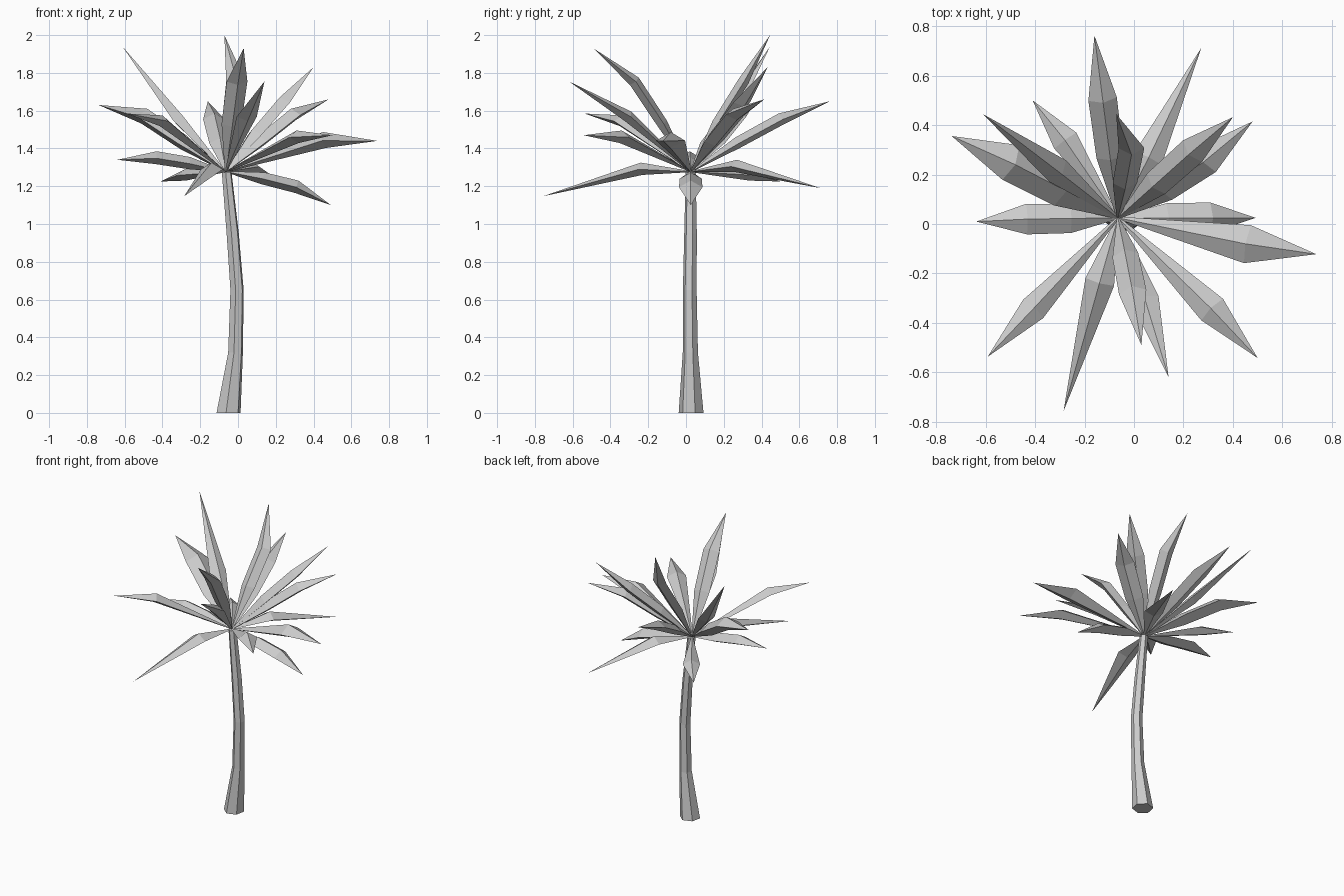
import bpy, bmesh, math
from mathutils import Vector

if "Cube" in bpy.data.objects:
    bpy.data.objects.remove(bpy.data.objects["Cube"])


def finish(bm, name):
    mesh = bpy.data.meshes.new(name)
    bm.to_mesh(mesh)
    bm.free()
    obj = bpy.data.objects.new(name, mesh)
    bpy.context.collection.objects.link(obj)
    return obj


# Trunk: six-sided tapering tube along a gently bent path (x, y, z, radius)
path = [(-0.05, 0.027, 0, 0.067), (-0.013, 0.023, 0.32, 0.041),
        (-0.005, 0.02, 0.65, 0.037), (-0.028, 0.024, 0.95, 0.034),
        (-0.06, 0.025, 1.275, 0.027)]
SIDES = 6
bm = bmesh.new()
rings = []
for x, y, z, r in path:
    angles = [math.pi / 2 - 0.2 + 2 * math.pi * i / SIDES for i in range(SIDES)]
    rings.append([bm.verts.new((x + r * math.cos(a), y + r * math.sin(a), z)) for a in angles])
for lo, hi in zip(rings, rings[1:]):
    for i in range(SIDES):
        j = (i + 1) % SIDES
        bm.faces.new((lo[i], lo[j], hi[j], hi[i]))
bm.faces.new(rings[0][::-1])
bm.faces.new(rings[-1])
finish(bm, "trunk")

# Fronds: solid diamond-section blades from the crown, over a ridge bend, to a tip
CROWN = Vector((-0.065, 0.025, 1.28))


def frond(name, bend, tip, width, double):
    bend, tip = Vector(bend), Vector(tip)
    side = (tip - CROWN).cross(Vector((0, 0, 1))).normalized()
    up = side.cross(tip - CROWN).normalized()
    sections = [(bend, width)]
    if double:
        mid = CROWN.lerp(bend, 0.52) + up * 0.02
        sections.insert(0, (mid, width * 0.95))
    bm = bmesh.new()
    rows = []
    for p, w in [(CROWN, 0.005)] + sections:
        drop = up * w * 0.6
        # left edge, ridge, right edge, keel
        rows.append([bm.verts.new(q) for q in
                     (p - side * w - drop, p, p + side * w - drop, p - up * w * 1.1)])
    end = bm.verts.new(tip)
    bm.faces.new(rows[0])
    for i in range(4):
        j = (i + 1) % 4
        for a, b in zip(rows, rows[1:]):
            bm.faces.new((a[i], a[j], b[j], b[i]))
        bm.faces.new((rows[-1][i], rows[-1][j], end))
    bmesh.ops.recalc_face_normals(bm, faces=bm.faces)
    finish(bm, name)


# bend point, tip, half width, two-section blade
fronds = [
    ((-0.125, 0.49, 1.585), (-0.16, 0.762, 1.65), 0.058, True),
    ((0.06, 0.27, 1.34), (0.272, 0.712, 1.19), 0.06, False),
    ((0.22, 0.28, 1.67), (0.40, 0.432, 1.83), 0.058, True),
    ((0.28, 0.25, 1.61), (0.48, 0.415, 1.66), 0.062, True),
    ((0.32, 0.025, 1.23), (0.492, 0.025, 1.10), 0.062, True),
    ((0.45, -0.08, 1.487), (0.737, -0.122, 1.44), 0.078, False),
    ((0.31, -0.34, 1.495), (0.50, -0.542, 1.47), 0.062, False),
    ((0.04, -0.29, 1.595), (0.14, -0.62, 1.755), 0.056, False),
    ((-0.01, -0.25, 1.775), (0.03, -0.49, 1.93), 0.056, True),
    ((-0.14, -0.24, 1.325), (-0.285, -0.757, 1.147), 0.06, False),
    ((-0.40, -0.335, 1.575), (-0.592, -0.537, 1.585), 0.055, False),
    ((-0.43, 0.02, 1.385), (-0.638, 0.01, 1.34), 0.062, True),
    ((-0.48, 0.24, 1.61), (-0.738, 0.356, 1.63), 0.078, True),
    ((-0.29, 0.20, 1.57), (-0.612, 0.445, 1.94), 0.055, False),
    ((-0.28, 0.34, 1.29), (-0.41, 0.50, 1.225), 0.055, False),
    ((-0.01, 0.28, 1.77), (-0.072, 0.445, 2.0), 0.052, True),
]
for n, args in enumerate(fronds, 1):
    frond("frond_%02d" % n, *args)
